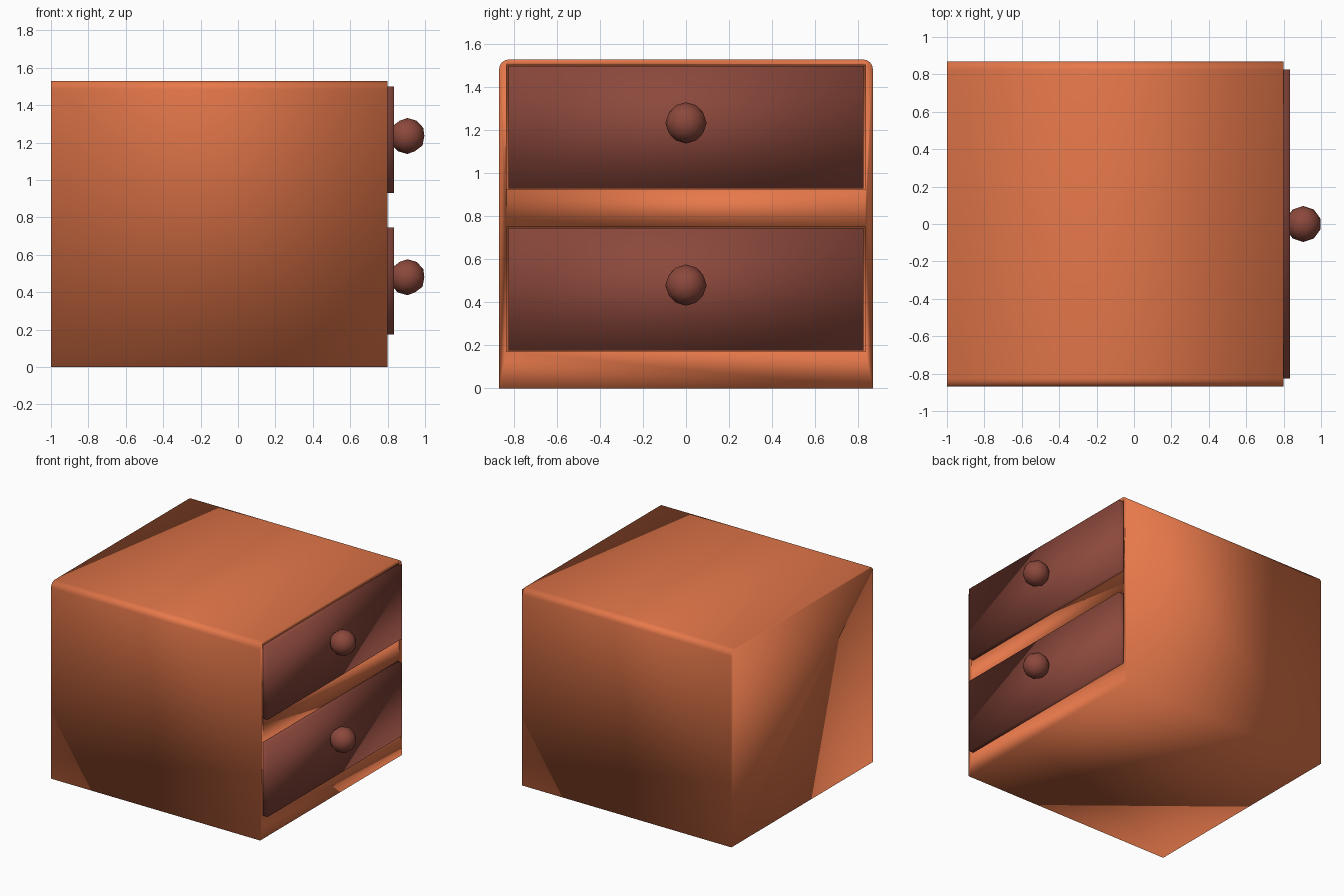
import bpy, bmesh
from mathutils import Matrix, Vector

if "Cube" in bpy.data.objects:
    bpy.data.objects.remove(bpy.data.objects["Cube"])


def material(name, color):
    m = bpy.data.materials.new(name)
    m.diffuse_color = (*color, 1)
    m.use_nodes = True
    m.node_tree.nodes["Principled BSDF"].inputs["Base Color"].default_value = m.diffuse_color
    return m


ORANGE = material("orange_wood", (0.80, 0.19, 0.07))
BROWN = material("brown_wood", (0.26, 0.065, 0.045))


def finish(bm, name, mat):
    """Turn a bmesh into a smooth-shaded, coloured object."""
    for f in bm.faces:
        f.smooth = True
    bm.normal_update()
    mesh = bpy.data.meshes.new(name)
    bm.to_mesh(mesh)
    bm.free()
    if mat:
        mesh.materials.append(mat)
    ob = bpy.data.objects.new(name, mesh)
    bpy.context.collection.objects.link(ob)
    return ob


def box(lo, hi):
    lo, hi = Vector(lo), Vector(hi)
    bm = bmesh.new()
    bmesh.ops.create_cube(bm, size=1, matrix=Matrix.Translation((lo + hi) / 2)
                          @ Matrix.Diagonal((*(hi - lo), 1)))
    return bm


# Cabinet body with the two long top edges rounded
bm = box((-1, -0.87, 0), (0.8, 0.87, 1.53))
top_edges = [e for e in bm.edges
             if all(v.co.z > 1.5 for v in e.verts)
             and abs(e.verts[0].co.x - e.verts[1].co.x) > 1]
bmesh.ops.bevel(bm, geom=top_edges, offset=0.045, segments=4, profile=0.5,
                affect='EDGES')
body = finish(bm, "cabinet_body", ORANGE)

for label, z0, z1 in (("lower", 0.175, 0.745), ("upper", 0.93, 1.50)):
    # Opening, slightly larger than the drawer that sits in it
    cutter = finish(box((0.7, -0.835, z0 - 0.005), (0.9, 0.835, z1 + 0.005)),
                    label + "_opening_cutter", ORANGE)
    cutter.hide_render = True
    cutter.hide_set(True)
    cut = body.modifiers.new(label + "_opening", 'BOOLEAN')
    cut.operation = 'DIFFERENCE'
    cut.solver = 'EXACT'
    cut.object = cutter

    # Drawer front standing slightly proud of the body
    finish(box((0.7, -0.825, z0), (0.833, 0.825, z1)),
           label + "_drawer", BROWN)

    # Round faceted knob
    bm = bmesh.new()
    bmesh.ops.create_icosphere(
        bm, subdivisions=2, radius=0.096,
        matrix=Matrix.Translation((0.905, 0, (z0 + z1) / 2 + 0.02)))
    finish(bm, label + "_knob", BROWN)
